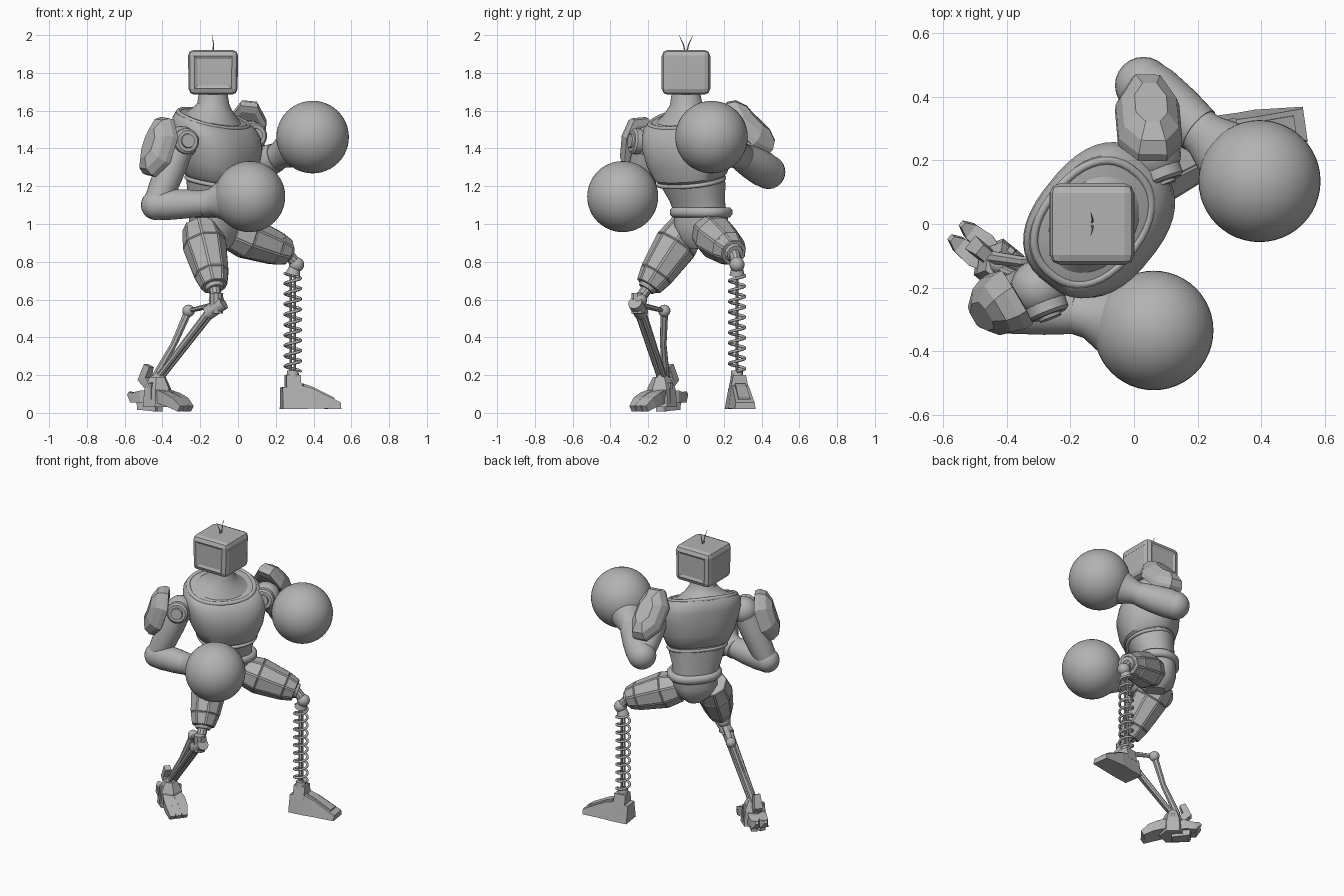
import bpy, bmesh, math
from mathutils import Vector as V, Matrix

if "Cube" in bpy.data.objects:
    bpy.data.objects.remove(bpy.data.objects["Cube"])

grey = bpy.data.materials.new("plain grey")
grey.use_nodes = True
grey.diffuse_color = (0.45, 0.45, 0.45, 1)
grey.node_tree.nodes["Principled BSDF"].inputs["Base Color"].default_value = grey.diffuse_color

UP = V((0, 0, 1))
YAW = math.radians(51)                               # body is turned towards its left
FWD = V((math.sin(YAW), -math.cos(YAW), 0))
LEFT = V((math.cos(YAW), math.sin(YAW), 0))


def finish(name, bm, smooth=True, angle=35):
    bmesh.ops.recalc_face_normals(bm, faces=bm.faces)
    me = bpy.data.meshes.new(name)
    bm.to_mesh(me)
    bm.free()
    me.materials.append(grey)
    if smooth:
        me.polygons.foreach_set("use_smooth", [True] * len(me.polygons))
        me.set_sharp_from_angle(angle=math.radians(angle))
    ob = bpy.data.objects.new(name, me)
    bpy.context.collection.objects.link(ob)


def ring(c, u, v, a, b, n, power=2.0):
    def s(t):
        return math.copysign(abs(t) ** (2 / power), t)
    ts = [2 * math.pi * (i + 0.5) / n for i in range(n)]
    return [c + u * a * s(math.cos(t)) + v * b * s(math.sin(t)) for t in ts]


def loft(name, rings, smooth=True, closed=False, panel=0, angle=35):
    bm = bmesh.new()
    rows = [[bm.verts.new(p) for p in r] for r in rings]
    n = len(rows[0])
    pairs = list(zip(rows, rows[1:])) + ([(rows[-1], rows[0])] if closed else [])
    sides = [bm.faces.new((p[i], p[(i + 1) % n], q[(i + 1) % n], q[i]))
             for p, q in pairs for i in range(n)]
    if not closed:
        bm.faces.new(rows[0])
        bm.faces.new(rows[-1])
    if panel:                                        # raised armour panels
        bmesh.ops.recalc_face_normals(bm, faces=bm.faces)
        bmesh.ops.inset_individual(bm, faces=sides, thickness=0.007, depth=panel)
    finish(name, bm, smooth, angle)


def tube(name, pts, radii, n=24, ref=None, squash=1.0, **kw):
    pts = [V(p) for p in pts]
    d = (pts[-1] - pts[0]).normalized()
    ref = ref or (UP if abs(d.z) < 0.9 else FWD)
    if isinstance(radii, (int, float)):
        radii = [radii] * len(pts)
    rings = []
    for i, p in enumerate(pts):
        t = (pts[min(i + 1, len(pts) - 1)] - pts[max(i - 1, 0)]).normalized()
        side = t.cross(ref).normalized()
        rings.append(ring(p, side, side.cross(t), radii[i], radii[i] * squash, n))
    loft(name, rings, **kw)


def ball(name, c, r, n=24):
    bm = bmesh.new()
    bmesh.ops.create_uvsphere(bm, u_segments=n, v_segments=n // 2, radius=r,
                              matrix=Matrix.Translation(c))
    finish(name, bm)


def torso_part(name, rows, power=2.3):
    """Rows are height, centre x, centre y, half width, half depth, forward tilt."""
    rings = []
    for z, x, y, a, b, tilt in rows:
        c = V((x, y, z))
        rings.append([p - UP * tilt * (p - c).dot(FWD)
                      for p in ring(c, LEFT, FWD, a, b, 40, power)])
    loft(name, rings)


def band(name, c, a, b, r, tilt=0.0, tall=1.0):
    c = V(c)
    rings = []
    for p in ring(c, LEFT, FWD, a, b, 40, 2.3):
        out = (p - c).normalized()
        rings.append(ring(p - UP * tilt * (p - c).dot(FWD), out, UP, r, r * tall, 8))
    loft(name, rings, closed=True, angle=60)


# Head: bevelled, slightly tapered box with a sloping screen frame at front and back
head = V((-0.132, 0, 1.803))
bm = bmesh.new()
bmesh.ops.create_cube(bm, size=1, matrix=Matrix.Translation(head) @ Matrix.Diagonal((0.265, 0.255, 0.237, 1)))
bmesh.ops.bevel(bm, geom=bm.edges[:], offset=0.03, segments=2, affect="EDGES", profile=0.5)
for v in bm.verts:
    v.co.x = head.x + (v.co.x - head.x) * (1 - 0.25 * max(0, 1.8 - v.co.z))
screens = [f for f in bm.faces if abs(f.normal.y) > 0.95 and f.calc_area() > 0.02]
bmesh.ops.inset_individual(bm, faces=screens, thickness=0.004, depth=0.002)
bmesh.ops.inset_individual(bm, faces=screens, thickness=0.022, depth=-0.008)
finish("head", bm, smooth=False)
for s in (-1, 1):
    tube("head_vent", [head + V((s * 0.131, k * 0.1, 0.07)) for k in (-1, 1)], 0.003, 4)
    tube("antenna", [(-0.132, s * 0.004, 1.91), (-0.13, s * 0.014, 1.95), (-0.136, s * 0.036, 2.0)],
         [0.004, 0.003, 0.001], 6)

# Torso
torso_part("neck", [(1.54, -0.13, 0.005, 0.2, 0.15, 0.34), (1.565, -0.13, 0, 0.165, 0.125, 0.3),
                    (1.6, -0.13, 0, 0.115, 0.105, 0.2), (1.635, -0.13, 0, 0.085, 0.085, 0.1),
                    (1.7, -0.132, 0, 0.075, 0.075, 0)], 2)
torso_part("chest", [(1.235, -0.105, 0.025, 0.175, 0.14, 0.2), (1.25, -0.105, 0.025, 0.195, 0.16, 0.2),
                     (1.33, -0.105, 0.02, 0.23, 0.188, 0.2), (1.42, -0.105, 0.012, 0.25, 0.198, 0.2),
                     (1.49, -0.115, 0.012, 0.256, 0.192, 0.22), (1.53, -0.125, 0.01, 0.245, 0.18, 0.27),
                     (1.556, -0.13, 0.005, 0.222, 0.162, 0.32), (1.565, -0.13, 0.005, 0.19, 0.135, 0.34)], 2.45)
band("collar", (-0.13, 0.004, 1.556), 0.208, 0.152, 0.014, 0.34)
torso_part("belly", [(1.06, -0.12, 0.075, 0.145, 0.115, 0), (1.12, -0.12, 0.06, 0.152, 0.122, 0),
                     (1.2, -0.11, 0.04, 0.175, 0.14, 0.1), (1.28, -0.105, 0.025, 0.185, 0.15, 0.2)])
band("chest_trim", (-0.105, 0.028, 1.225), 0.18, 0.145, 0.012, 0.2)
band("belt", (-0.12, 0.08, 1.062), 0.15, 0.117, 0.024, tall=1.2)
torso_part("pelvis", [(1.06, -0.12, 0.08, 0.145, 0.115, 0), (0.99, -0.12, 0.08, 0.142, 0.12, 0),
                      (0.92, -0.115, 0.08, 0.105, 0.108, 0), (0.87, -0.11, 0.075, 0.05, 0.06, 0)], 2.6)


# Arms
def shield(name, c, normal, up, w, h):
    c, nrm = V(c), V(normal).normalized()
    side = nrm.cross(V(up)).normalized()
    up = side.cross(nrm)
    rings = []
    for k, d in ((0.8, -0.045), (1, -0.03), (1, 0.0), (0.86, 0.035), (0.5, 0.055)):
        r = ring(c + nrm * d, side, up, w * k, h * k, 8, 2.2)
        rings.append([p - nrm * 0.35 * ((p - c).dot(side) ** 2) / w for p in r])
    loft(name, rings, smooth=False)


def arm(side, shoulder, elbow, wrist, glove, radius, girth, pad):
    sh, el, wr, gl = V(shoulder), V(elbow), V(wrist), V(glove)
    ball(side + "_shoulder", sh, 0.088)
    face = V((0.35, -0.9, 0.1)).normalized()
    tube(side + "_shoulder_disc", [sh + face * 0.02, sh + face * 0.085, sh + face * 0.095],
         [0.07, 0.068, 0.056], 24)
    tube(side + "_shoulder_cap", [sh + face * 0.09, sh + face * 0.105], [0.04, 0.036], 24)
    tube(side + "_shoulder_pin", [sh, V((-0.11, 0.01, sh.z))], 0.07, 20)
    tube(side + "_upper_arm", [sh, sh.lerp(el, 0.35), sh.lerp(el, 0.7), el],
         [0.074, 0.08, 0.077, 0.068])
    ball(side + "_elbow", el, girth)
    tube(side + "_forearm", [el, el.lerp(wr, 0.2), el.lerp(wr, 0.6), wr],
         [girth * k for k in (0.98, 1.04, 0.98, 0.84)])
    d = (gl - wr).normalized()
    tube(side + "_cuff", [wr - d * 0.03, wr - d * 0.02, wr + d * 0.03, gl - d * 0.15, gl - d * 0.1],
         [0.06, 0.07, 0.074, 0.108, 0.13], 32)
    ball(side + "_glove", gl, radius, 48)
    shield(side + "_shoulder_pad", *pad)


arm("right", (-0.3, -0.2, 1.43), (-0.435, -0.26, 1.1), (-0.17, -0.28, 1.11),
    (0.062, -0.335, 1.145), 0.188, 0.079,
    ((-0.438, -0.267, 1.415), (-0.8, -0.5, 0.3), (0.26, 0.05, 1), 0.105, 0.17))
arm("left", (0.06, 0.22, 1.46), (0.03, 0.436, 1.275), (0.205, 0.295, 1.355),
    (0.395, 0.135, 1.46), 0.192, 0.09,
    ((0.05, 0.345, 1.525), (0.08, 0.7, 0.68), (0.06, -0.64, 0.7), 0.108, 0.185))


# Thighs with panelled armour
def thigh(side, hip, knee, ball_at):
    h, k = V(hip), V(knee)
    tube(side + "_thigh", [h.lerp(k, t) for t in (0, 0.3, 0.8, 1)], [0.095, 0.114, 0.09, 0.068],
         8, smooth=False, panel=0.004)
    tube(side + "_knee_collar", [h.lerp(k, 0.97), h.lerp(k, 1.05)], [0.056, 0.045], 12, smooth=False)
    tube(side + "_knee_link", [k, ball_at], 0.03, 10)
    ball(side + "_knee", ball_at, 0.04)


thigh("right", (-0.2, 0.01, 0.985), (-0.125, -0.2, 0.67), V((-0.115, -0.245, 0.6)))
thigh("left", (-0.04, 0.12, 0.96), (0.262, 0.253, 0.848), V((0.31, 0.27, 0.785)))

# Right lower leg: linked struts
knee, rear, ankle = V((-0.115, -0.255, 0.575)), V((-0.262, -0.115, 0.54)), V((-0.42, -0.125, 0.18))
axle = V((0.5, -0.2, 0.25)).normalized()
tube("right_knee_axle", [knee - axle * 0.055 - UP * 0.025, knee + axle * 0.045 - UP * 0.01], 0.038, 14)
tube("right_knee_post", [knee + UP * 0.06, knee - UP * 0.05], 0.036, 10, smooth=False)
tube("rear_link", [knee, rear], [0.022, 0.017], 8, squash=0.7)
ball("rear_joint", rear, 0.033, 16)
for s in (-1, 1):
    off = LEFT * 0.016 * s
    tube("front_strut", [knee + off, knee.lerp(ankle, 0.3) + off, ankle + off],
         [0.02, 0.018, 0.014], 8, smooth=False)
tube("rear_strut", [rear, rear.lerp(ankle, 0.5), ankle - FWD * 0.03], [0.022, 0.018, 0.022], 8, smooth=False)
ball("ankle", ankle, 0.036, 16)

# Right clawed foot
base = V((-0.425, -0.13, 0))
tube("claw_body", [base + UP * 0.19, base + UP * 0.13, base + UP * 0.03], [0.045, 0.075, 0.085],
     6, smooth=False)
for k in (-1, 0, 1):
    spread = LEFT * 0.036 * k
    tube("front_claw", [base + UP * 0.1 + spread * 0.5, base + FWD * 0.09 + spread + UP * 0.075,
                        base + FWD * 0.14 + spread * 1.1 + UP * 0.055,
                        base + FWD * 0.19 + spread * 1.1 + UP * 0.022],
         [0.05, 0.046, 0.04, 0.024], 4, smooth=False)
for k in (-1, 1):
    spread = LEFT * 0.028 * k
    tube("rear_claw", [base + UP * 0.09, base - FWD * 0.08 + spread + UP * 0.085,
                       base - FWD * 0.14 + spread + UP * 0.08, base - FWD * 0.172 + spread + UP * 0.105],
         [0.05, 0.046, 0.036, 0.014], 4, smooth=False)
    tube("rear_sole", [base + UP * 0.04, base - FWD * 0.11 + spread + UP * 0.035], [0.045, 0.026],
         4, smooth=False)
    tube("ankle_plate", [base + spread * 1.5 + UP * 0.05, base + spread * 1.7 + UP * 0.16],
         [0.045, 0.03], 4, smooth=False, squash=0.5)
tube("heel_spur", [base - FWD * 0.03 + UP * 0.12, base - FWD * 0.09 + UP * 0.18,
                   base - FWD * 0.06 + UP * 0.25], [0.03, 0.038, 0.028], 4, smooth=False)

# Left lower leg: spring round a pair of rods
sx, sy, turns, steps = 0.29, 0.27, 9.5, 16
helix = []
for i in range(int(turns * steps) + 1):
    t = 2 * math.pi * i / steps
    helix.append((sx + 0.042 * math.cos(t), sy + 0.042 * math.sin(t), 0.22 + 0.52 * i / (turns * steps)))
tube("spring", helix, 0.0078, 6, ref=UP, angle=80)
for s in (-1, 1):
    tube("spring_rod", [(sx + s * 0.01, sy, 0.2), (sx + s * 0.01, sy, 0.78)], 0.007, 8)
tube("spring_cap", [(sx, sy, 0.73), (sx + 0.01, sy, 0.77)], [0.04, 0.03], 12)

# Left foot: wedge block
toe = V((math.cos(0.14), math.sin(0.14), 0))
across = UP.cross(toe)
heel = V((0.23, 0.27, 0.02))


def foot_part(name, rows):
    """Rows are distance from heel, half width low and high, bottom and top."""
    rings = []
    for d, low, high, z0, z1 in rows:
        o = heel + toe * d
        rings.append([o - across * low + UP * z0, o + across * low + UP * z0,
                      o + across * high + UP * z1, o - across * high + UP * z1])
    loft(name, rings, smooth=False)


foot_part("left_foot", [(0, 0.066, 0.045, 0, 0.115), (0.105, 0.066, 0.045, 0, 0.125),
                        (0.16, 0.068, 0.045, 0.004, 0.11), (0.312, 0.056, 0.05, 0, 0.034)])
foot_part("left_foot_plate", [(0.115, 0.03, 0.028, 0.1, 0.135), (0.16, 0.03, 0.028, 0.1, 0.12),
                              (0.28, 0.034, 0.032, 0.03, 0.06)])
foot_part("left_ankle_block", [(0.022, 0.05, 0.034, 0.1, 0.18), (0.1, 0.05, 0.034, 0.1, 0.18)])
tube("left_ankle_socket", [(sx, sy, 0.19), (sx, sy, 0.225)], [0.034, 0.03], 12)
